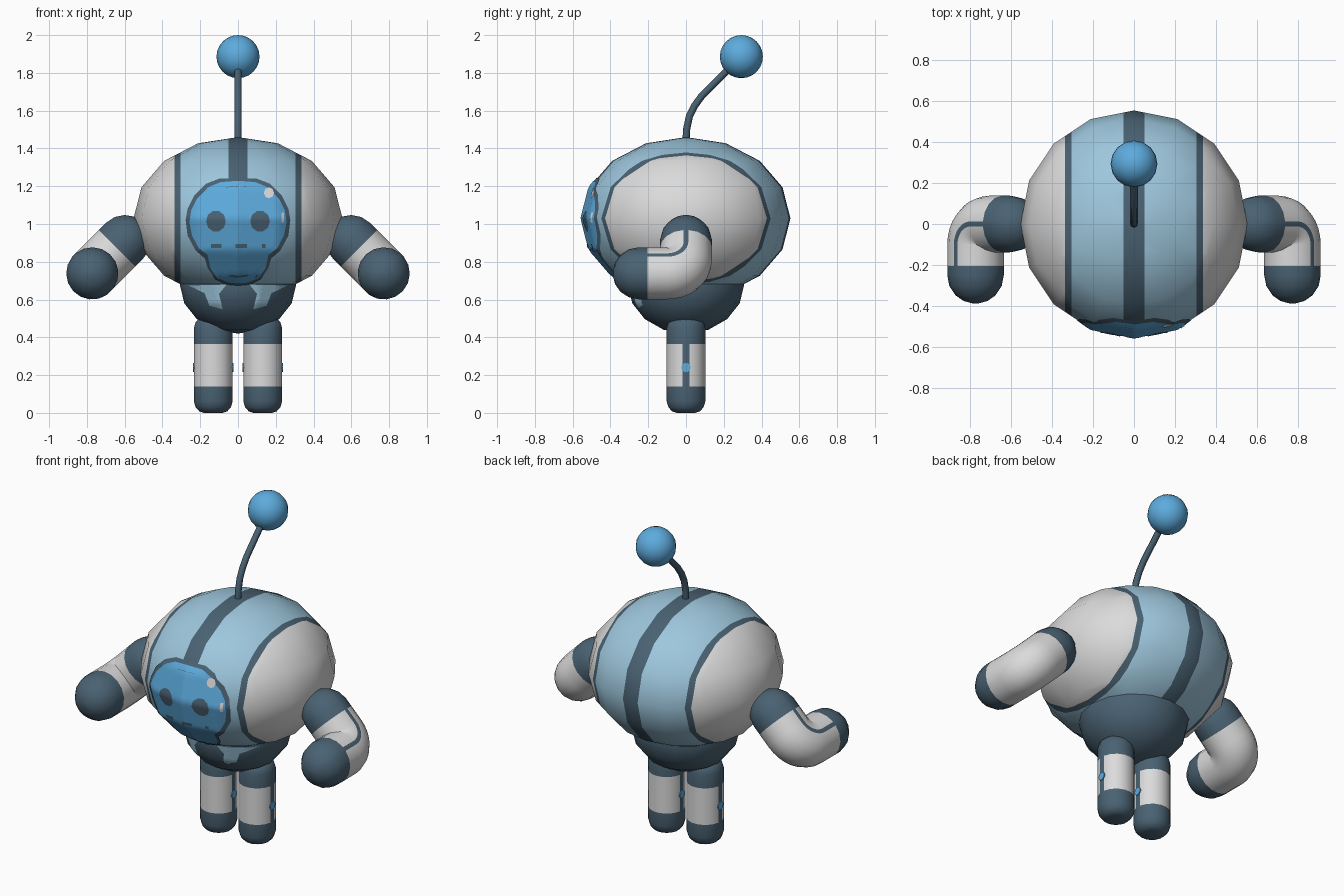
import bpy, bmesh, math
from mathutils import Vector
from mathutils.bvhtree import BVHTree

if "Cube" in bpy.data.objects:
    bpy.data.objects.remove(bpy.data.objects["Cube"])


def material(name, rgb):
    m = bpy.data.materials.new(name)
    m.diffuse_color = (*rgb, 1)
    m.use_nodes = True
    m.node_tree.nodes["Principled BSDF"].inputs["Base Color"].default_value = m.diffuse_color
    return m


MATS = [material("light_blue", (0.34, 0.57, 0.72)), material("bright_blue", (0.11, 0.41, 0.73)),
        material("dark_slate", (0.068, 0.122, 0.17)), material("pale_grey", (0.71, 0.71, 0.71))]
LIGHT, BLUE, DARK, GREY = range(4)


def finish(bm, name, color=None, angle=50, recalc=True):
    if recalc:
        bmesh.ops.recalc_face_normals(bm, faces=bm.faces[:])
    if color is not None:
        for f in bm.faces:
            f.material_index = color
    me = bpy.data.meshes.new(name)
    bm.to_mesh(me)
    bm.free()
    for m in MATS:
        me.materials.append(m)
    ob = bpy.data.objects.new(name, me)
    bpy.context.collection.objects.link(ob)
    bpy.ops.object.select_all(action='DESELECT')
    ob.select_set(True)
    bpy.context.view_layer.objects.active = ob
    bpy.ops.object.shade_smooth_by_angle(angle=math.radians(angle))
    return ob


def ellipsoid(center, radii, seg=16, rings=8):
    bm = bmesh.new()
    bmesh.ops.create_uvsphere(bm, u_segments=seg, v_segments=rings, radius=1)
    for v in bm.verts:
        v.co = Vector(center) + Vector([a * b for a, b in zip(v.co, radii)])
    return bm


def tube(name, rings, angles, color_of):
    """rings: (center, u, v, radius); color_of(ring index, segment index)"""
    bm = bmesh.new()
    loops = [[bm.verts.new(c + r * (u * math.cos(a) + v * math.sin(a))) for a in angles]
             for c, u, v, r in rings]
    n = len(angles)
    for i in range(len(loops) - 1):
        for j in range(n):
            k = (j + 1) % n
            f = bm.faces.new((loops[i][j], loops[i][k], loops[i + 1][k], loops[i + 1][j]))
            f.material_index = color_of(i, j)
    for i, loop in ((0, loops[0]), (len(loops) - 2, loops[-1])):
        bm.faces.new(loop).material_index = color_of(i, 1)
    return finish(bm, name)


# Round body with panels split along x
bm = ellipsoid((0, 0, 1.03), (0.553, 0.553, 0.43))
for x in (0.05, 0.305, 0.335):
    for s in (-1, 1):
        bmesh.ops.bisect_plane(bm, geom=bm.verts[:] + bm.edges[:] + bm.faces[:],
                               plane_co=(s * x, 0, 0), plane_no=(1, 0, 0))
for f in bm.faces:
    x = abs(f.calc_center_median().x)
    f.material_index = DARK if x < 0.05 or 0.305 < x < 0.335 else LIGHT if x < 0.305 else GREY
body_tree = BVHTree.FromBMesh(bm)
finish(bm, "body")

# Pelvis bowl below the body
bm = ellipsoid((0, 0, 0.68), (0.308, 0.308, 0.26))
bowl_tree = BVHTree.FromBMesh(bm)
finish(bm, "pelvis_bowl", DARK)


def front_plate(name, outline, color, lift):
    """Thin sheet with an (x, z) outline, laid onto the front surfaces."""
    pts = []
    for a, b in zip(outline, outline[1:] + outline[:1]):
        a, b = Vector(a), Vector(b)
        n = max(1, math.ceil((b - a).length / 0.02))
        pts += [a.lerp(b, i / n) for i in range(n)]
    mid = sum(pts, Vector((0, 0))) / len(pts)
    steps = max(2, math.ceil(max((p - mid).length for p in pts) / 0.025))

    def lay(p):
        hits = [t.ray_cast(Vector((p.x, -2, p.y)), Vector((0, 1, 0))) for t in (body_tree, bowl_tree)]
        co, no = min(((h[0], h[1]) for h in hits if h[0]), key=lambda h: h[0].y)
        return co + lift * no

    bm = bmesh.new()
    hub = bm.verts.new(lay(mid))
    prev = None
    for s in range(1, steps + 1):
        ring = [bm.verts.new(lay(mid.lerp(p, s / steps))) for p in pts]
        for j in range(len(ring)):
            k = (j + 1) % len(ring)
            bm.faces.new((prev[j], prev[k], ring[k], ring[j]) if prev else (hub, ring[k], ring[j]))
        prev = ring
    bm.normal_update()
    if sum(f.normal.y * f.calc_area() for f in bm.faces) > 0:
        bmesh.ops.reverse_faces(bm, faces=bm.faces[:])
    return finish(bm, name, color, recalc=False)


def both_halves(half):
    return half + [(-x, z) for x, z in reversed(half) if x > 0]


def oval(cx, cz, rx, rz, n=12):
    return [(cx + rx * math.cos(2 * math.pi * i / n), cz + rz * math.sin(2 * math.pi * i / n))
            for i in range(n)]


def box(x0, x1, z0, z1):
    return [(x0, z0), (x1, z0), (x1, z1), (x0, z1)]


# Face mask with dark border
front_plate("face_border", both_halves([
    (0, 1.242), (0.10, 1.237), (0.17, 1.21), (0.23, 1.15), (0.265, 1.08), (0.275, 1.02), (0.265, 0.94),
    (0.225, 0.865), (0.175, 0.82), (0.16, 0.77), (0.12, 0.71), (0.06, 0.68), (0, 0.675)]), DARK, 0.004)
front_plate("face_mask", both_halves([
    (0, 1.225), (0.09, 1.218), (0.16, 1.19), (0.215, 1.13), (0.245, 1.07), (0.254, 1.01), (0.24, 0.94),
    (0.205, 0.875), (0.16, 0.84), (0.145, 0.77), (0.11, 0.72), (0.05, 0.695), (0, 0.69)]), BLUE, 0.006)
for s, side in ((-1, "left"), (1, "right")):
    front_plate(side + "_eye", oval(s * 0.115, 1.015, 0.052, 0.054, 10), DARK, 0.009)
for i, (a, b) in enumerate(((-0.14, -0.085), (-0.012, 0.045), (0.125, 0.145))):
    front_plate(f"mouth_dash_{i}", box(a, b, 0.875, 0.895), DARK, 0.009)
front_plate("face_glint_large", oval(0.162, 1.163, 0.027, 0.029, 8), GREY, 0.009)
front_plate("face_glint_small", box(0.225, 0.24, 1.01, 1.06), GREY, 0.009)

# Light patches on the front of the bowl
for s, side in ((-1, "left"), (1, "right")):
    front_plate(side + "_bowl_patch", [(s * x, z) for x, z in (
        (0.06, 0.68), (0.10, 0.63), (0.08, 0.55), (0.15, 0.57), (0.175, 0.635), (0.26, 0.675))],
        LIGHT, 0.004)

# Arms: bent tubes with dark rounded ends and an outer seam
R, BEND = 0.138, 0.10
seam = 0.09
arm_angles = [-seam, seam] + [seam + (2 * math.pi - 2 * seam) * i / 17 for i in range(1, 17)]
for s, side in ((-1, "left"), (1, "right")):
    d0 = Vector((s, 0, -1)).normalized()
    d1 = Vector((0, -1, 0))
    b = Vector((s, 0, 1)).normalized()
    shoulder = Vector((s * 0.60, 0, 0.91))
    corner = shoulder + d0 * 0.2425
    rings = []
    for deg in (85, 65, 45, 22, 0):
        p = math.radians(deg)
        rings.append((shoulder - d0 * R * math.sin(p), b, d0.cross(b), R * math.cos(p)))
    rings.append((shoulder + d0 * 0.055, b, d0.cross(b), R))
    first_white = len(rings) - 1
    pivot = corner - d0 * BEND + d1 * BEND
    for i in range(9):
        t = math.pi / 2 * i / 8
        tangent = d0 * math.cos(t) + d1 * math.sin(t)
        rings.append((pivot + BEND * (d0 * math.sin(t) - d1 * math.cos(t)), b, tangent.cross(b), R))
    rings.append((corner + d1 * 0.205, b, d1.cross(b), R))
    last_white = len(rings) - 2
    for deg in (0, 22, 45, 65, 85):
        p = math.radians(deg)
        rings.append((corner + d1 * (0.25 + R * math.sin(p)), b, d1.cross(b), R * math.cos(p)))
    tube(side + "_arm", rings, arm_angles,
         lambda i, j: GREY if first_white <= i <= last_white and j != 0 else DARK)

# Legs: rounded posts with a pale middle, side seams and buttons
X, Y = Vector((1, 0, 0)), Vector((0, 1, 0))
profile = [(0, 0.05), (0.008, 0.075), (0.03, 0.095), (0.06, 0.104), (0.14, 0.104), (0.365, 0.104),
           (0.45, 0.104), (0.48, 0.095), (0.50, 0.075), (0.508, 0.05)]
half = 0.18
one_side = [-half, half] + [half + (math.pi - 2 * half) * i / 7 for i in range(1, 7)]
leg_angles = one_side + [a + math.pi for a in one_side]
for s, side in ((-1, "left"), (1, "right")):
    tube(side + "_leg", [(Vector((s * 0.131, 0, z)), X, Y, r) for z, r in profile], leg_angles,
         lambda i, j: GREY if i == 4 and j % 8 else DARK)
    for e, where in ((-1, "left"), (1, "right")):
        bpy.ops.mesh.primitive_cylinder_add(vertices=10, radius=0.025, depth=0.008,
                                            location=(s * 0.131 + e * 0.103, 0, 0.24),
                                            rotation=(0, math.pi / 2, 0))
        button = bpy.context.object
        button.name = f"{side}_leg_button_{where}"
        button.data.materials.append(MATS[BLUE])

# Antenna stalk and ball
path = [(0, 1.43), (0.003, 1.50), (0.018, 1.57), (0.045, 1.625), (0.085, 1.68), (0.14, 1.735),
        (0.20, 1.795), (0.28, 1.87)]
rings = []
for i, (y, z) in enumerate(path):
    (y0, z0), (y1, z1) = path[max(i - 1, 0)], path[min(i + 1, len(path) - 1)]
    t = Vector((0, y1 - y0, z1 - z0)).normalized()
    rings.append((Vector((0, y, z)), X, t.cross(X), 0.019))
tube("antenna_stalk", rings, [math.pi / 4 * i for i in range(8)], lambda i, j: DARK)
finish(ellipsoid((0, 0.293, 1.886), (0.114, 0.114, 0.114), 16, 12), "antenna_ball", BLUE)
